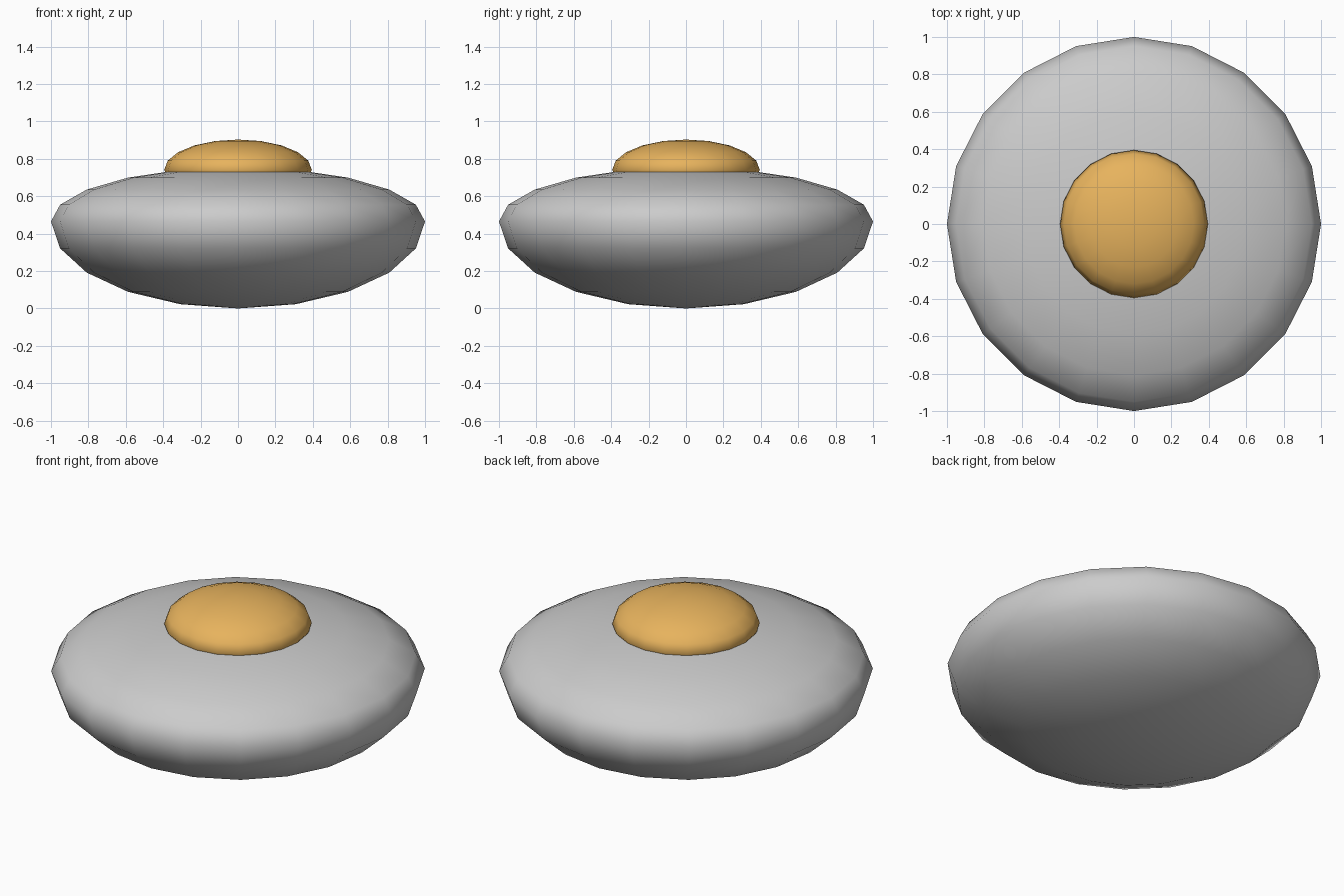
import bpy

if "Cube" in bpy.data.objects:
    bpy.data.objects.remove(bpy.data.objects["Cube"])


def ellipsoid(name, radius, z_mid, up, down):
    """20-sided sphere with separate heights above and below its widest ring."""
    bpy.ops.mesh.primitive_uv_sphere_add(segments=20, ring_count=10, radius=1)
    ob = bpy.context.object
    ob.name = name
    for v in ob.data.vertices:
        v.co.x *= radius
        v.co.y *= radius
        v.co.z = z_mid + v.co.z * (up if v.co.z > 0 else down)
    bpy.ops.object.shade_smooth()
    return ob


# Saucer hull: deeper below the rim than above it
ellipsoid("saucer_hull", 1.0, 0.465, 0.29, 0.465)

# Cabin dome, its lower part sunk into the hull
dome = ellipsoid("cabin_dome", 0.395, 0.74, 0.163, 0.1)
mat = bpy.data.materials.new("amber")
mat.diffuse_color = (0.8, 0.45, 0.11, 1)
mat.use_nodes = True
mat.node_tree.nodes["Principled BSDF"].inputs["Base Color"].default_value = mat.diffuse_color
dome.data.materials.append(mat)
